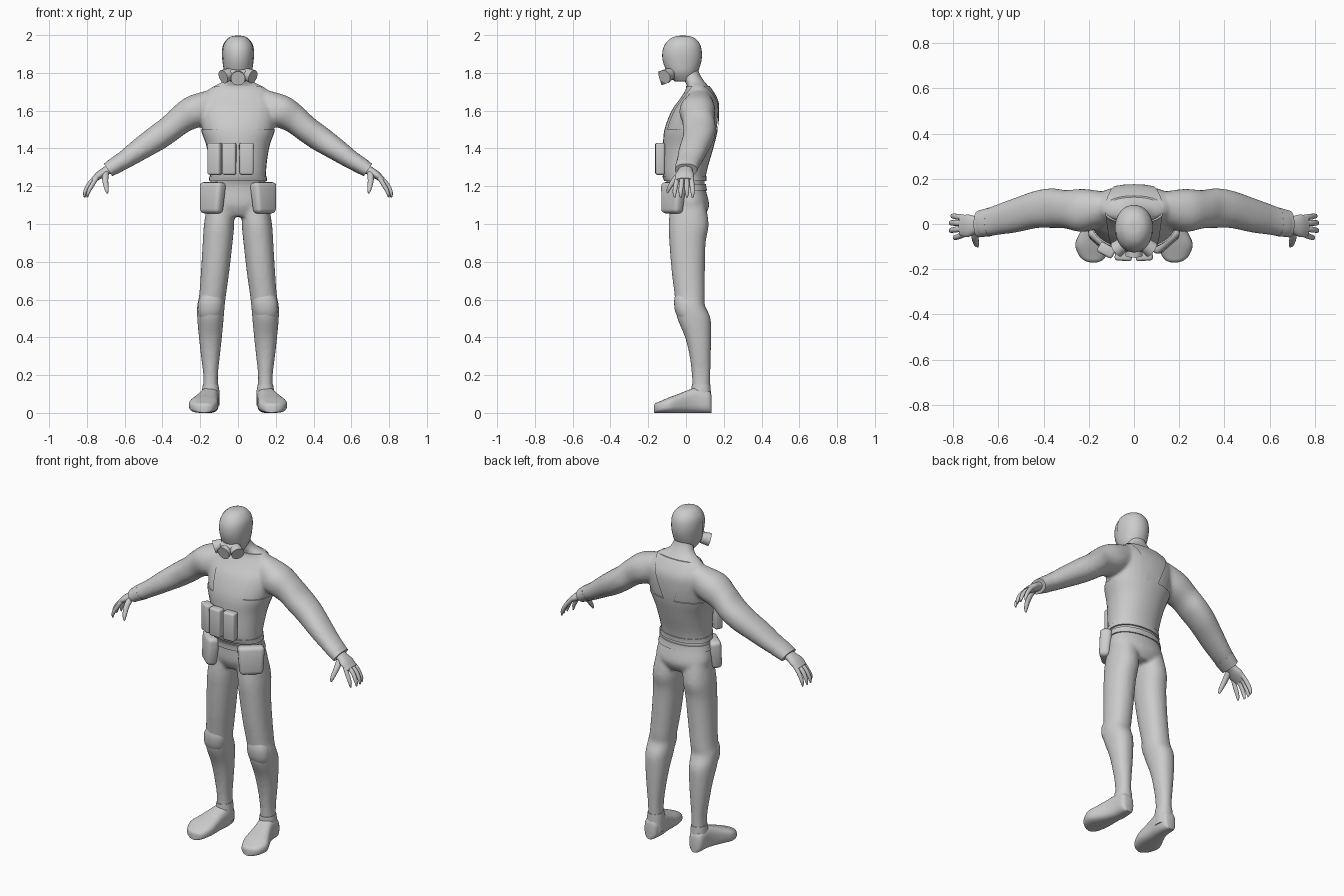
import bpy, bmesh, math
from mathutils import Vector, Matrix

if "Cube" in bpy.data.objects:
    bpy.data.objects.remove(bpy.data.objects["Cube"])

mat = bpy.data.materials.new("plain_grey")
mat.diffuse_color = (0.6, 0.6, 0.6, 1)
mat.use_nodes = True
mat.node_tree.nodes["Principled BSDF"].inputs["Base Color"].default_value = mat.diffuse_color
X, Y, Z = Vector((1, 0, 0)), Vector((0, 1, 0)), Vector((0, 0, 1))


def finish(name, bm, angle=40):
    bmesh.ops.recalc_face_normals(bm, faces=bm.faces)
    me = bpy.data.meshes.new(name)
    bm.to_mesh(me)
    bm.free()
    me.materials.append(mat)
    ob = bpy.data.objects.new(name, me)
    bpy.context.collection.objects.link(ob)
    bpy.ops.object.select_all(action='DESELECT')
    ob.select_set(True)
    bpy.context.view_layer.objects.active = ob
    bpy.ops.object.shade_smooth_by_angle(angle=math.radians(angle))
    return ob


def dense(rows, k=4):
    """Smooth interpolation between section rows."""
    out = []
    for i in range(len(rows) - 1):
        p = [rows[max(i - 1, 0)], rows[i], rows[i + 1], rows[min(i + 2, len(rows) - 1)]]
        for j in range(k):
            t = j / k
            out.append([0.5 * (2 * b + (c - a) * t + (2 * a - 5 * b + 4 * c - d) * t * t
                               + (3 * b - a - 3 * c + d) * t ** 3) for a, b, c, d in zip(*p)])
    return out + [list(rows[-1])]


def loft(bm, rows, u=X, v=Y, side=1, power=2.2, n=32, grow=0):
    """Rows are x, y, z, half size along u, half size along v."""
    rings = []
    for x, y, z, hu, hv in rows:
        ring = []
        for i in range(n):
            a = 2 * math.pi * i / n
            c, s = math.cos(a), math.sin(a)
            p = Vector((x, y, z)) + u * math.copysign(abs(c) ** (2 / power), c) * (hu + grow) \
                + v * math.copysign(abs(s) ** (2 / power), s) * (hv + grow)
            ring.append(bm.verts.new((p.x * side, p.y, p.z)))
        rings.append(ring)
    for r, q in zip(rings, rings[1:]):
        for i in range(n):
            bm.faces.new((r[i], r[(i + 1) % n], q[(i + 1) % n], q[i]))
    bm.faces.new(rings[0])
    bm.faces.new(rings[-1])


def box(name, loc, size, rot=(0, 0, 0), taper=1.0, bevel=0.012):
    bm = bmesh.new()
    bmesh.ops.create_cube(bm, size=1)
    for w in bm.verts:
        k = taper if w.co.z < 0 else 1
        w.co = Vector((w.co.x * size[0] * k, w.co.y * size[1] * k, w.co.z * size[2]))
    bmesh.ops.bevel(bm, geom=bm.edges[:], offset=bevel, segments=3, profile=0.5, affect='EDGES')
    m = Matrix.Rotation(rot[2], 4, 'Z') @ Matrix.Rotation(rot[0], 4, 'X')
    bmesh.ops.transform(bm, matrix=Matrix.Translation(loc) @ m, verts=bm.verts)
    return finish(name, bm)


def disc(name, loc, axis, r, depth):
    bm = bmesh.new()
    bmesh.ops.create_cone(bm, cap_ends=True, segments=24, radius1=r * 0.85, radius2=r, depth=depth)
    q = Z.rotation_difference(Vector(axis)).to_matrix().to_4x4()
    bmesh.ops.transform(bm, matrix=Matrix.Translation(loc) @ q, verts=bm.verts)
    return finish(name, bm)


# Section tables
torso = dense([(0, .015, 1.04, .11, .08), (0, .015, 1.1, .168, .108), (0, .002, 1.2, .15, .098),
               (0, -.008, 1.27, .142, .11), (0, .011, 1.4, .158, .127), (0, .027, 1.5, .19, .135),
               (0, .05, 1.6, .205, .12), (0, .067, 1.66, .195, .095), (0, .067, 1.72, .145, .06),
               (0, .045, 1.755, .08, .052), (0, .02, 1.8, .056, .05), (0, .01, 1.85, .05, .05)])
arm = dense([(.12, .07, 1.645, .07, .075), (.22, .06, 1.6, .095, .088), (.3, .065, 1.555, .085, .076),
             (.36, .07, 1.505, .088, .07), (.43, .065, 1.455, .083, .068), (.52, .04, 1.395, .077, .059),
             (.6, .02, 1.34, .068, .049), (.66, .004, 1.305, .061, .043), (.685, 0, 1.29, .056, .038)])
leg = dense([(.09, .01, 1.12, .07, .09), (.1, .014, 1.0, .08, .106), (.108, .008, .9, .079, .096),
             (.121, .012, .75, .075, .088), (.135, .02, .62, .071, .08), (.143, .022, .57, .073, .078),
             (.146, .042, .5, .07, .088), (.146, .064, .4, .061, .069), (.146, .075, .3, .05, .056),
             (.145, .08, .2, .039, .049), (.145, .08, .1, .04, .046)])

# Suit: torso, arms and legs blended into one skin
bm = bmesh.new()
loft(bm, torso)
for s in (1, -1):
    loft(bm, arm, Y, Vector((.56, 0, .83)), s)
    loft(bm, leg, X, Y, s)
suit = finish("body_suit", bm, 60)
m = suit.modifiers.new("blend", 'REMESH')
m.mode, m.voxel_size, m.use_smooth_shade = 'VOXEL', 0.01, True
m = suit.modifiers.new("relax", 'SMOOTH')
m.factor, m.iterations = 0.5, 6

for s, tag in ((1, "left"), (-1, "right")):
    # Boots with flat soles
    bm = bmesh.new()
    loft(bm, dense([(.15, .136, .045, .025, .045), (.15, .12, .06, .042, .06), (.15, .06, .067, .05, .067),
                    (.16, .01, .06, .056, .06), (.172, -.04, .05, .068, .05), (.183, -.09, .041, .077, .041),
                    (.183, -.14, .03, .06, .03), (.18, -.162, .025, .038, .025), (.18, -.17, .02, .015, .018)], 3),
         X, Z, s, 2.8)
    loft(bm, [(.145, .08, .04, .047, .052), (.145, .08, .12, .046, .051), (.145, .08, .15, .041, .049)], side=s)
    finish(tag + "_boot", bm, 50)

    # Sleeve cuffs
    bm = bmesh.new()
    loft(bm, [(.635, .01, 1.318, .064, .046), (.688, 0, 1.286, .059, .039)], Y, Vector((.56, 0, .83)), s)
    finish(tag + "_cuff", bm)

    # Hands: palm, four curled fingers, thumb
    bm = bmesh.new()
    up = Vector((.56, 0, .83))
    loft(bm, dense([(.665, 0, 1.298, .034, .026), (.70, -.004, 1.28, .038, .023),
                    (.735, -.008, 1.258, .05, .021), (.768, -.008, 1.232, .044, .014)]), Y, up, s)
    for y0, y1, dx in ((.028, .035, -.008), (.004, .005, 0), (-.02, -.028, 0), (-.044, -.06, -.018)):
        loft(bm, dense([(.745, y0, 1.25, .012, .012), (.785 + dx, (y0 + y1) / 2, 1.215, .013, .012),
                        (.81 + dx, y1, 1.17, .011, .01), (.815 + dx, y1, 1.142, .005, .004)]),
             Y, Vector((.8, 0, .6)), s, 2, 12)
    loft(bm, dense([(.70, -.02, 1.275, .018, .018), (.703, -.06, 1.235, .016, .015),
                    (.697, -.09, 1.19, .012, .011), (.692, -.1, 1.165, .005, .005)]),
         X, Vector((0, -.75, .66)), s, 2, 12)
    finish(tag + "_hand", bm, 60)

    # Hip pouches and breathing filters
    box(tag + "_hip_pouch", (s * .137, -.07, 1.138), (.15, .07, .165), (-.08, 0, s * .72), .86, .022)
    disc(tag + "_filter", (s * .06, -.1, 1.787), (s * .75, -.55, -.3), .037, .05)

    # Knee pads
    bm = bmesh.new()
    loft(bm, dense([(.14, -.01, .63, .05, .045), (.143, -.008, .59, .066, .055), (.147, .005, .53, .066, .06),
                    (.148, .025, .48, .052, .05)], 3), X, Y, s)
    finish(tag + "_knee_pad", bm, 50)

# Head
head = dense([(0, -.015, 1.755, .04, .045), (0, -.02, 1.80, .068, .078), (0, -.022, 1.86, .079, .1),
              (0, -.022, 1.91, .082, .103), (0, -.02, 1.95, .075, .092), (0, -.018, 1.98, .054, .067),
              (0, -.017, 1.994, .03, .036), (0, -.017, 1.997, .008, .01)])
bm = bmesh.new()
loft(bm, head, power=2.1)
finish("head", bm, 60)


def cut(bm, co, no):
    bmesh.ops.bisect_plane(bm, geom=bm.verts[:] + bm.edges[:] + bm.faces[:],
                           plane_co=co, plane_no=no, clear_outer=True)


# Hood shell behind the face
bm = bmesh.new()
loft(bm, head, power=2.1, grow=.003)
cut(bm, (0, -.05, 1.85), (0, -1, .12))
finish("hood", bm, 60)

# Breathing mask
disc("mask_valve", (0, -.115, 1.777), (0, -1, -.25), .038, .05)
box("mask_body", (0, -.085, 1.79), (.1, .07, .06), (.2, 0, 0), .8, .015)


# Vest band, belt and hem follow the torso sections
def band(name, lo, hi, grow):
    bm = bmesh.new()
    rows = dense(torso, 3)
    loft(bm, [r for r in rows if lo <= r[2] <= hi], grow=grow)
    return finish(name, bm)


band("vest_band", 1.24, 1.5, .006)
band("vest_hem", 1.225, 1.26, .01)
band("belt", 1.175, 1.215, .007)

# Vest panels: front bib and tapered back panel
for name, f, low in (("vest_front", -1, .10), ("vest_back", 1, .03)):
    bm = bmesh.new()
    loft(bm, [r for r in torso if 1.46 < r[2] < 1.735], grow=.006)
    cut(bm, (0, .06, 1.6), (0, -f, 0))
    for s in (1, -1):
        cut(bm, (s * low, 0, 1.49), Vector((s * .24, 0, low - .125)))
    finish(name, bm)

# Chest pouches
for name, x, y, rz in (("outer", -.122, -.116, -.5), ("middle", -.047, -.138, -.06), ("inner", .045, -.138, .06)):
    box(name + "_chest_pouch", (x, y, 1.345), (.076, .05, .17), (0, 0, rz), .96)
